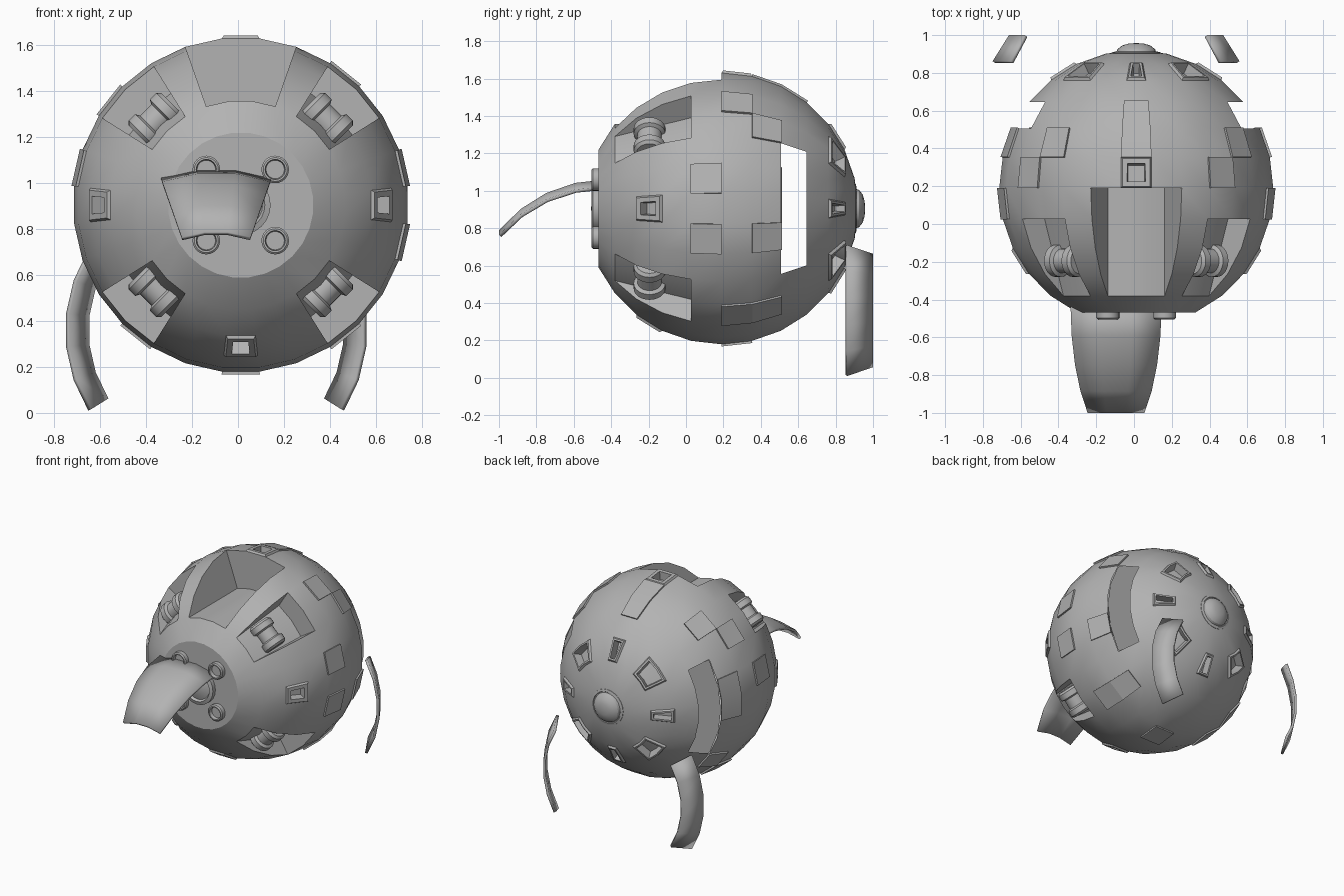
import bpy, bmesh
from math import pi, atan2, hypot, floor, cos, sin
from mathutils import Matrix, Vector

if "Cube" in bpy.data.objects:
    bpy.data.objects.remove(bpy.data.objects["Cube"])

SEG, R = 28, 0.73
STEP = 2 * pi / SEG
CENTRE = Vector((0.012, 0.19, 0.905))

grey = bpy.data.materials.new("hull grey")
grey.use_nodes = True
grey.diffuse_color = (0.45, 0.45, 0.45, 1)
grey.node_tree.nodes["Principled BSDF"].inputs["Base Color"].default_value = (0.45, 0.45, 0.45, 1)


def finish(name, bm, location):
    mesh = bpy.data.meshes.new(name)
    bm.to_mesh(mesh)
    bm.free()
    mesh.materials.append(grey)
    ob = bpy.data.objects.new(name, mesh)
    ob.location = location
    bpy.context.collection.objects.link(ob)
    bpy.ops.object.select_all(action="DESELECT")
    ob.select_set(True)
    bpy.context.view_layer.objects.active = ob
    bpy.ops.object.shade_smooth_by_angle()
    return ob


def sphere():
    """Sphere with its poles on y, and its faces keyed by (ring, sector)."""
    bm = bmesh.new()
    bmesh.ops.create_uvsphere(bm, u_segments=SEG, v_segments=SEG // 2, radius=R)
    turn = Matrix.Rotation(-pi / 2, 3, "X") @ Matrix.Rotation(STEP / 2, 3, "Z")
    bmesh.ops.transform(bm, matrix=turn.to_4x4(), verts=bm.verts)
    cells = {}
    for f in bm.faces:
        x, y, z = f.calc_center_median()
        cells[floor(atan2(y, hypot(x, z)) / STEP), round(atan2(z, x) / STEP) % SEG] = f
    return bm, cells


def block(rings, sectors):
    return [(j, k % SEG) for j in rings for k in sectors]


def shift(bm, faces, place):
    """Replace faces by a moved copy joined to the rim with walls."""
    new = {}
    for v in {v for f in faces for v in f.verts}:
        co = place(v.co)
        new[v] = v if (co - v.co).length < 1e-4 else bm.verts.new(co)
    for f in faces:
        bm.faces.new([new[v] for v in f.verts])
        for loop in f.loops:
            if sum(g in faces for g in loop.edge.link_faces) == 1:
                a, b = loop.vert, loop.link_loop_next.vert
                ring = list(dict.fromkeys([a, b, new[b], new[a]]))
                if len(ring) > 2:
                    bm.faces.new(ring)
    bmesh.ops.delete(bm, geom=faces, context="FACES")


def at_radius(co, r):
    s = r / hypot(co.x, co.z)
    return Vector((co.x * s, co.y, co.z * s))


def lathe(name, profile, location, axis):
    """Turn (radius, height) points around an axis."""
    bm = bmesh.new()
    n = 24
    rings = [[bm.verts.new((r * cos(2 * pi * i / n), r * sin(2 * pi * i / n), h))
              for i in range(n)] for r, h in profile]
    for lo, hi in zip(rings, rings[1:]):
        for i in range(n):
            bm.faces.new((lo[i], lo[(i + 1) % n], hi[(i + 1) % n], hi[i]))
    bmesh.ops.remove_doubles(bm, verts=bm.verts, dist=1e-5)
    turn = Vector((0, 0, 1)).rotation_difference(Vector(axis)).to_matrix()
    bmesh.ops.transform(bm, matrix=turn.to_4x4(), verts=bm.verts)
    return finish(name, bm, location)


# Hull
bm, cells = sphere()
pick = lambda keys: [cells[k] for k in keys]

# Top notch left by the loose front panel
inner = R * cos(4 * STEP)
shift(bm, pick(block(range(-4, 0), (6, 7, 8))), lambda co: at_radius(co, inner))

# Four thruster bays with a rising floor
front_y = -R * sin(4 * STEP)
for k in (3, 10, 17, 24):
    shift(bm, pick(block(range(-4, -1), (k, k + 1))),
          lambda co: at_radius(co, inner + 0.29 * (co.y - front_y)))

# Raised plates: (ring, sector) groups
plates = [
    [(-1, 1)], [(-1, 27)], [(0, 4)], [(0, 24)], [(1, 3)], [(1, 24)], [(1, 27)],
    [(-1, 13)], [(0, 11)], [(0, 18)], [(1, 10)], [(1, 17)], [(1, 14), (1, 13)],
    [(1, 7), (2, 7)], [(0, 21)],
]
for plate in plates:
    shift(bm, pick(plate), lambda co: co * (1 + 0.012 / R))

# Framed windows: one-sector around the hull, alternating one and two on the back
windows = [[(-3, 0)], [(-3, 14)], [(-3, 21)], [(0, 7)]]
windows += [[(4, k)] for k in (0, 7, 14, 21)]
windows += [[(4, k), (4, k + 1)] for k in (3, 10, 17, 24)]
for window in windows:
    faces = pick(window)
    small = window[0][0] == 4
    for thick, depth in ((0.008, 0.014), (0.012 if small else 0.025, 0), (0.004, -0.06)):
        bmesh.ops.inset_region(bm, faces=faces, thickness=thick, depth=depth,
                               use_even_offset=True, use_boundary=True)

# Open side slots and the flat front
bmesh.ops.delete(bm, geom=pick(block([2], range(-2, 3)) + block([2], range(12, 17))
                               + block([-6, -7], range(SEG))), context="FACES")
front = -R * sin(5 * STEP)
rim = [e for e in bm.edges if e.is_boundary and all(abs(v.co.y - front) < 1e-3 for v in e.verts)]
bmesh.ops.edgeloop_fill(bm, edges=rim)
for f in bm.faces:
    if len(f.verts) == SEG and f.normal.y > 0:
        f.normal_flip()
finish("hull", bm, CENTRE)

# Bulkhead behind the side slots
lathe("bulkhead", [(R * cos(2 * STEP) - 0.004, 0), (0, 0)],
      CENTRE + Vector((0, R * sin(2 * STEP), 0)), (0, 1, 0))


# Loose curved panels
def panel(name, keys, offset):
    bm, cells = sphere()
    keep = {cells[k] for k in keys}
    bmesh.ops.delete(bm, geom=[f for f in bm.faces if f not in keep], context="FACES")
    ob = finish(name, bm, CENTRE + Vector(offset))
    solid = ob.modifiers.new("thickness", "SOLIDIFY")
    solid.thickness = 0.018


panel("loose_front_panel", block(range(-4, 0), (6, 7, 8)), (-0.107, -0.62, -0.57))
panel("loose_left_panel", block([2], range(-2, 3)), (-0.107, 0.355, -0.545))
panel("loose_right_panel", block([2], range(12, 17)), (-0.107, 0.355, -0.545))

# Spool thrusters lying across the bays
spool = [(0, -0.1), (0.07, -0.1), (0.085, -0.085), (0.085, -0.045), (0.065, -0.035),
         (0.065, 0.035), (0.085, 0.045), (0.085, 0.085), (0.07, 0.1), (0, 0.1)]
for i in range(4):
    a = pi / 4 + i * pi / 2
    lathe("thruster_%d" % (i + 1), spool,
          CENTRE + Vector((0.52 * cos(a), -0.385, 0.52 * sin(a))), (-sin(a), 0, cos(a)))

# Front fittings
nose = CENTRE + Vector((0, front, 0))
lathe("front_hub", [(0.13, 0), (0.13, 0.03), (0.105, 0.038), (0.095, 0.02), (0.05, 0.035), (0, 0.04)],
      nose, (0, -1, 0))
for sx in (-1, 1):
    for sz in (-1, 1):
        lathe("front_port", [(0.06, 0), (0.06, 0.03), (0.052, 0.037), (0.044, 0.037), (0.04, 0.012), (0, 0.012)],
              nose + Vector((0.15 * sx, 0, 0.155 * sz)), (0, -1, 0))

# Back dome
lathe("back_dome", [(0.135, 0.69), (0.13, 0.718), (0.115, 0.722), (0.108, 0.712), (0.1, 0.735),
                    (0.075, 0.755), (0.04, 0.765), (0, 0.768)], CENTRE, (0, 1, 0))
